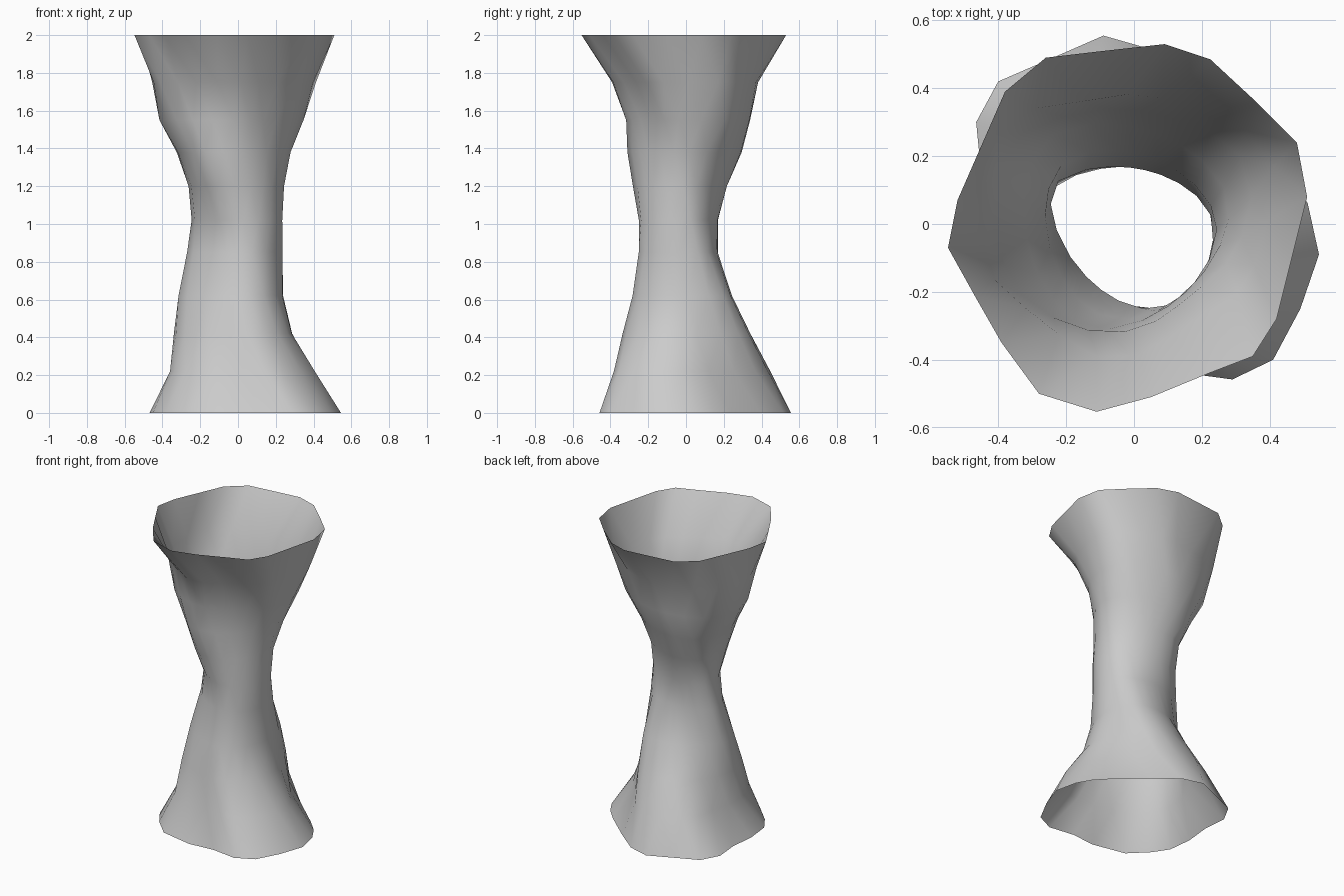
import bpy, bmesh
from math import cos, sin, pi, radians, atan2, hypot

if "Cube" in bpy.data.objects:
    bpy.data.objects.remove(bpy.data.objects["Cube"])

# Rim corners (x, y), counter-clockwise; the top list starts 110 degrees
# further clockwise, so the columns twist on their way up
bottom_rim = [(.545, -.09), (.512, .06), (.46, .15), (.38, .235), (.20, .395),
              (.05, .515), (-.09, .555), (-.25, .485), (-.40, .42), (-.465, .30),
              (-.45, .146), (-.468, -.03), (-.45, -.19), (-.385, -.29), (-.27, -.405),
              (-.05, -.45), (.12, -.435), (.29, -.458), (.41, -.40), (.49, -.25)]
top_rim = [(-.28, -.50), (-.11, -.553), (.05, -.51), (.22, -.44), (.35, -.39),
           (.42, -.28), (.465, -.10), (.51, .08), (.48, .24), (.36, .36),
           (.225, .485), (.09, .53), (-.09, .51), (-.26, .49), (-.38, .39),
           (-.45, .23), (-.52, .07), (-.548, -.07), (-.47, -.21), (-.39, -.35)]
SIDES = len(bottom_rim)

# Inner rings: height, then reach in eight directions from +x
rings = [
    (.22, .40, .35, .45, .43, .36, .385, .38, .43),
    (.42, .28, .315, .335, .34, .33, .345, .325, .33),
    (.62, .235, .27, .24, .265, .315, .285, .28, .28),
    (.85, .235, .205, .168, .25, .275, .22, .25, .258),
    (1.02, .237, .19, .168, .25, .245, .21, .25, .258),
    (1.20, .237, .215, .21, .28, .255, .28, .275, .255),
    (1.38, .265, .29, .28, .375, .31, .345, .295, .265),
    (1.55, .34, .375, .325, .435, .41, .39, .305, .29),
    (1.75, .415, .43, .37, .475, .46, .42, .37, .36),
]


def rim_angles(rim, first):
    """Corner angles, made to increase steadily from near the first one."""
    out = [first]
    for x, y in rim:
        a = atan2(y, x)
        out.append(out[-1] + (a - out[-1] + pi) % (2 * pi) - pi)
    return out[1:]


def flutes(rim):
    """How far each rim corner stands out from its neighbourhood."""
    r = [hypot(x, y) for x, y in rim]
    return [r[i] - sum(r[(i + k) % SIDES] for k in range(-2, 3)) / 5
            for i in range(SIDES)]


def smooth_reach(h, a):
    """Periodic blend of the eight reach values at angle a."""
    total = sum(h) / 8
    for k in (1, 2, 3):
        total += sum(v * cos(k * (a - i * pi / 4)) for i, v in enumerate(h)) / 4
    return total


def ring_points(h, angles, ripple):
    """Points on the outline enclosed by its tangent lines, plus the flutes."""
    dense = [radians(d) for d in range(0, 360, 4)]
    reach = [smooth_reach(h, a) for a in dense]
    points = []
    for p, f in zip(angles, ripple):
        r = min(r / cos(p - a) for r, a in zip(reach, dense) if cos(p - a) > .4)
        points.append(((r + f) * cos(p), (r + f) * sin(p)))
    return points


low_angles = rim_angles(bottom_rim, 0)
high_angles = rim_angles(top_rim, radians(-119))
low_flutes, high_flutes = flutes(bottom_rim), flutes(top_rim)
layers = [(0, bottom_rim)]
for z, *h in rings:
    angles = [a + (b - a) * z / 2 for a, b in zip(low_angles, high_angles)]
    fade_low, fade_high = max(0, .8 - 1.4 * z), max(0, .8 - 1.4 * (2 - z))
    ripple = [a * fade_low + b * fade_high
              for a, b in zip(low_flutes, high_flutes)]
    layers.append((z, ring_points(h, angles, ripple)))
layers.append((2, top_rim))

# Open twisted tube skinned through the rings
bm = bmesh.new()
loops = [[bm.verts.new((x, y, z)) for x, y in points] for z, points in layers]
for low, high in zip(loops, loops[1:]):
    for i in range(SIDES):
        j = (i + 1) % SIDES
        bm.faces.new((low[i], low[j], high[j], high[i])).smooth = True
mesh = bpy.data.meshes.new("twisted_tube")
bm.to_mesh(mesh)
bm.free()
tube = bpy.data.objects.new("twisted_tube", mesh)
bpy.context.collection.objects.link(tube)
